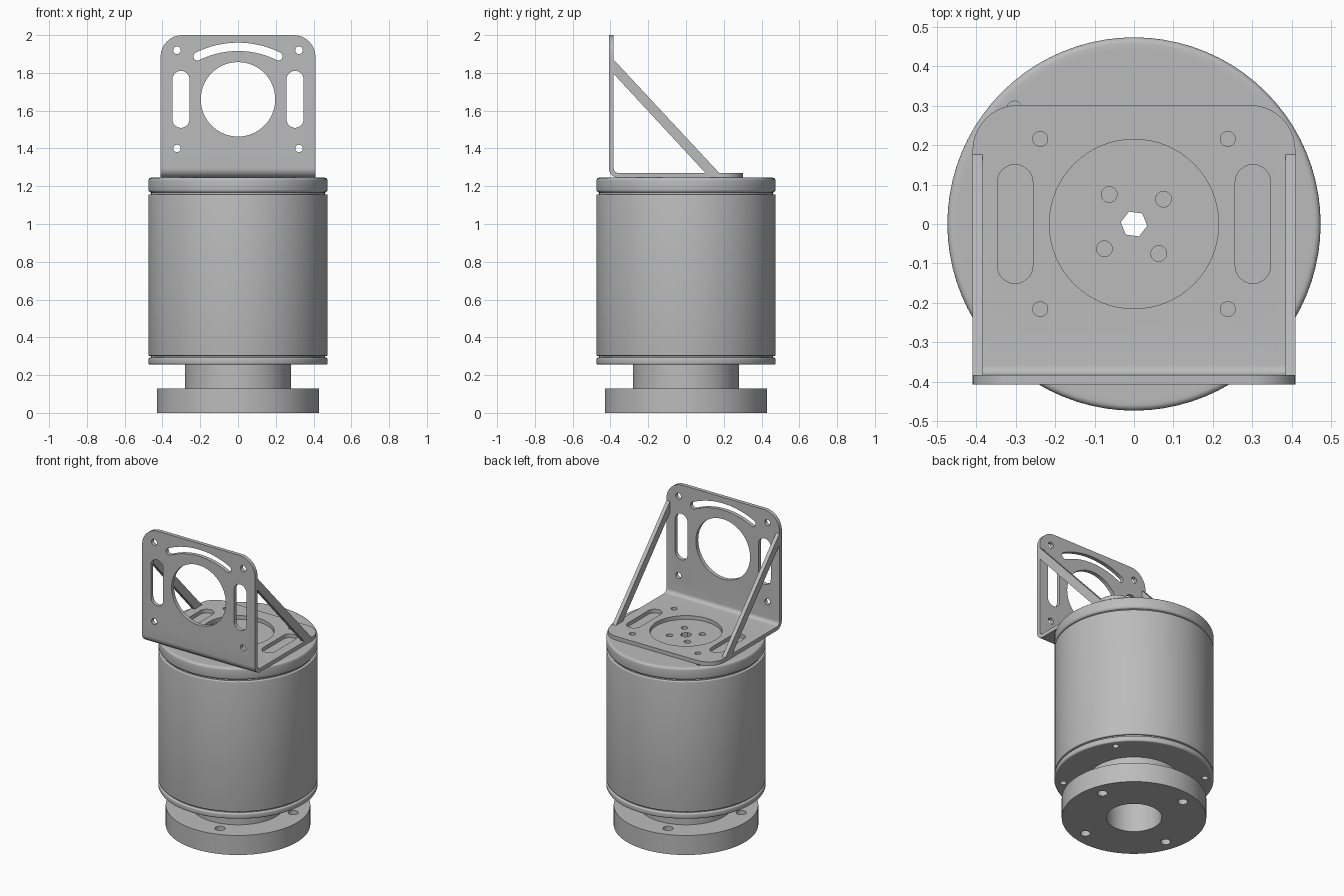
import bpy, bmesh
from math import pi, sin, cos, asin, radians
from mathutils import Vector

if "Cube" in bpy.data.objects:
    bpy.data.objects.remove(bpy.data.objects["Cube"])

grey = bpy.data.materials.new("machined grey")
grey.use_nodes = True
grey.diffuse_color = (0.5, 0.5, 0.5, 1)
grey.node_tree.nodes["Principled BSDF"].inputs["Base Color"].default_value = (0.5, 0.5, 0.5, 1)


def arc(cx, cy, r, a0, a1, n):
    """Points on an arc, angles in degrees."""
    return [(cx + r * cos(radians(a0 + (a1 - a0) * i / n)),
             cy + r * sin(radians(a0 + (a1 - a0) * i / n))) for i in range(n + 1)]


def circle(cx, cy, r, n=32, turn=0):
    return arc(cx, cy, r, turn, turn + 360, n)[:-1]


def slot(cx, cy, half_length, r):
    return arc(cx, cy + half_length, r, 0, 180, 12) + arc(cx, cy - half_length, r, 180, 360, 12)


def arc_slot(cy, radius, half_angle, r):
    """Curved slot centred on the top of a circle."""
    a0, a1 = 90 - half_angle, 90 + half_angle
    left, right = [(radius * cos(radians(a)), cy + radius * sin(radians(a))) for a in (a1, a0)]
    return (arc(0, cy, radius + r, a0, a1, 20) + arc(*left, r, a1, a1 + 180, 10)[1:-1]
            + arc(0, cy, radius - r, a1, a0, 20) + arc(*right, r, a0 + 180, a0 + 360, 10)[1:-1])


def prism(bm, outline, axis, start, end):
    """Extrude a flat outline along x, y or z."""
    place = {"x": lambda a, b: (start, a, b), "y": lambda a, b: (a, start, b),
             "z": lambda a, b: (a, b, start)}[axis]
    face = bm.faces.new([bm.verts.new(place(a, b)) for a, b in outline])
    step = Vector([(end - start) * (k == axis) for k in "xyz"])
    top = bmesh.ops.extrude_face_region(bm, geom=[face])["geom"]
    bmesh.ops.translate(bm, vec=step, verts=[g for g in top if isinstance(g, bmesh.types.BMVert)])


def finish(name, bm):
    bmesh.ops.recalc_face_normals(bm, faces=bm.faces)
    mesh = bpy.data.meshes.new(name)
    bm.to_mesh(mesh)
    bm.free()
    mesh.materials.append(grey)
    ob = bpy.data.objects.new(name, mesh)
    bpy.context.collection.objects.link(ob)
    return ob


def activate(ob):
    bpy.ops.object.select_all(action="DESELECT")
    ob.select_set(True)
    bpy.context.view_layer.objects.active = ob


def smooth(ob):
    activate(ob)
    bpy.ops.object.shade_smooth_by_angle(angle=radians(28))


def lathe(name, profile, closed=False):
    bm = bmesh.new()
    vs = [bm.verts.new((r, 0, z)) for r, z in profile]
    for a, b in zip(vs, vs[1:] + vs[:1] if closed else vs[1:]):
        bm.edges.new((a, b))
    bmesh.ops.spin(bm, geom=bm.verts[:] + bm.edges[:], cent=(0, 0, 0), axis=(0, 0, 1),
                   angle=2 * pi, steps=80, use_merge=True)
    bmesh.ops.remove_doubles(bm, verts=bm.verts, dist=1e-5)
    return finish(name, bm)


def cut(ob, holes):
    """Subtract a list of (outline, axis, start, end) prisms."""
    bm = bmesh.new()
    for hole in holes:
        prism(bm, *hole)
    cutter = finish("hole_cutter", bm)
    cutter.hide_render = True
    mod = ob.modifiers.new("holes", "BOOLEAN")
    mod.operation, mod.solver, mod.object = "DIFFERENCE", "EXACT", cutter
    activate(ob)
    bpy.ops.object.modifier_apply(modifier=mod.name)
    bpy.data.objects.remove(cutter)


def polar(r, degrees):
    return r * cos(radians(degrees)), r * sin(radians(degrees))


# Mounting flange and neck with a common bore
bore, top = 0.165, 1.245
flange = lathe("base_flange", [(bore, 0), (0.43, 0), (0.43, 0.128), (bore, 0.128)], True)
cut(flange, [(circle(*polar(0.345, 17 + 90 * i), 0.03), "z", -0.1, 0.2) for i in range(4)])
smooth(flange)
smooth(lathe("neck", [(bore, 0.128), (0.28, 0.128), (0.28, 0.255), (bore, 0.255)], True))


# Motor housing: three rounded bands separated by narrow grooves
def band(z0, z1, f, r=0.474):
    return arc(r - f, z0 + f, f, -90, 0, 4) + arc(r - f, z1 - f, f, 0, 90, 4)


housing = lathe("motor_housing", [(0, 0.255), (0.45, 0.255)] + band(0.255, 0.293, 0.01)
                + [(0.46, 0.293), (0.46, 0.302)] + band(0.302, 1.157, 0.006)
                + [(0.46, 1.157), (0.46, 1.166)] + band(1.166, top, 0.015)
                + [(0.445, top), (0, top)])
holes = [(circle(0, 0, 0.034, 6, -8), "z", 0.1, 1.4)]
holes += [(circle(*polar(0.098, 40 + 90 * i), 0.02, 20), "z", top - 0.08, 1.4) for i in range(4)]
for angle in (35, 136, 215, 316):
    spot = circle(*polar(0.422, angle), 0.019, 20)
    holes += [(spot, "z", 0.2, 0.285), (spot, "z", top - 0.06, 1.4)]
cut(housing, holes)
smooth(housing)

# Angle bracket: bent sheet with rounded free corners
t, front, back, height = 0.025, -0.408, 0.302, 2.0
bend = 0.05
section = [(back, top)] + arc(front + bend, top + bend, bend, 270, 180, 8) + [
    (front, height), (front + t, height)]
section += arc(front + bend, top + bend, bend - t, 180, 270, 8) + [(back, top + t)]
bm = bmesh.new()
prism(bm, section, "x", -0.41, 0.41)
corners = []
for e in bm.edges:
    a, b = (v.co for v in e.verts)
    if abs(a.x - b.x) < 1e-4 and (min(a.y, b.y) > back - 0.01 or min(a.z, b.z) > height - 0.01):
        corners.append(e)
bmesh.ops.bevel(bm, geom=corners, offset=0.115, segments=10, profile=0.5, affect="EDGES")
bracket = finish("angle_bracket", bm)

# Openings in the upright and the base of the bracket
upright, base = ("y", -0.6, -0.3), ("z", 1.2, 1.35)
arc_r = 0.48
holes = [(circle(0, 1.66, 0.197, 64), *upright), (circle(0, 0, 0.215, 64), *base),
         (arc_slot(1.938 - arc_r, arc_r, 26.5, 0.022), *upright)]
for s in (-1, 1):
    holes += [(slot(s * 0.302, 1.66, 0.106, 0.045), *upright),
              (slot(s * 0.302, 0, 0.106, 0.045), *base)]
    holes += [(circle(s * 0.323, z, 0.02, 20), *upright) for z in (1.4, 1.92)]
    holes += [(circle(s * 0.238, y, 0.019, 20), *base) for y in (-0.216, 0.216)]
cut(bracket, holes)
smooth(bracket)

# Diagonal braces along both sides
for side, x in (("right", -0.41), ("left", 0.385)):
    bm = bmesh.new()
    prism(bm, [(front + t, 1.795), (front + t, 1.87), (0.176, top + t), (0.103, top + t)],
          "x", x, x + t)
    finish(side + "_brace", bm)
